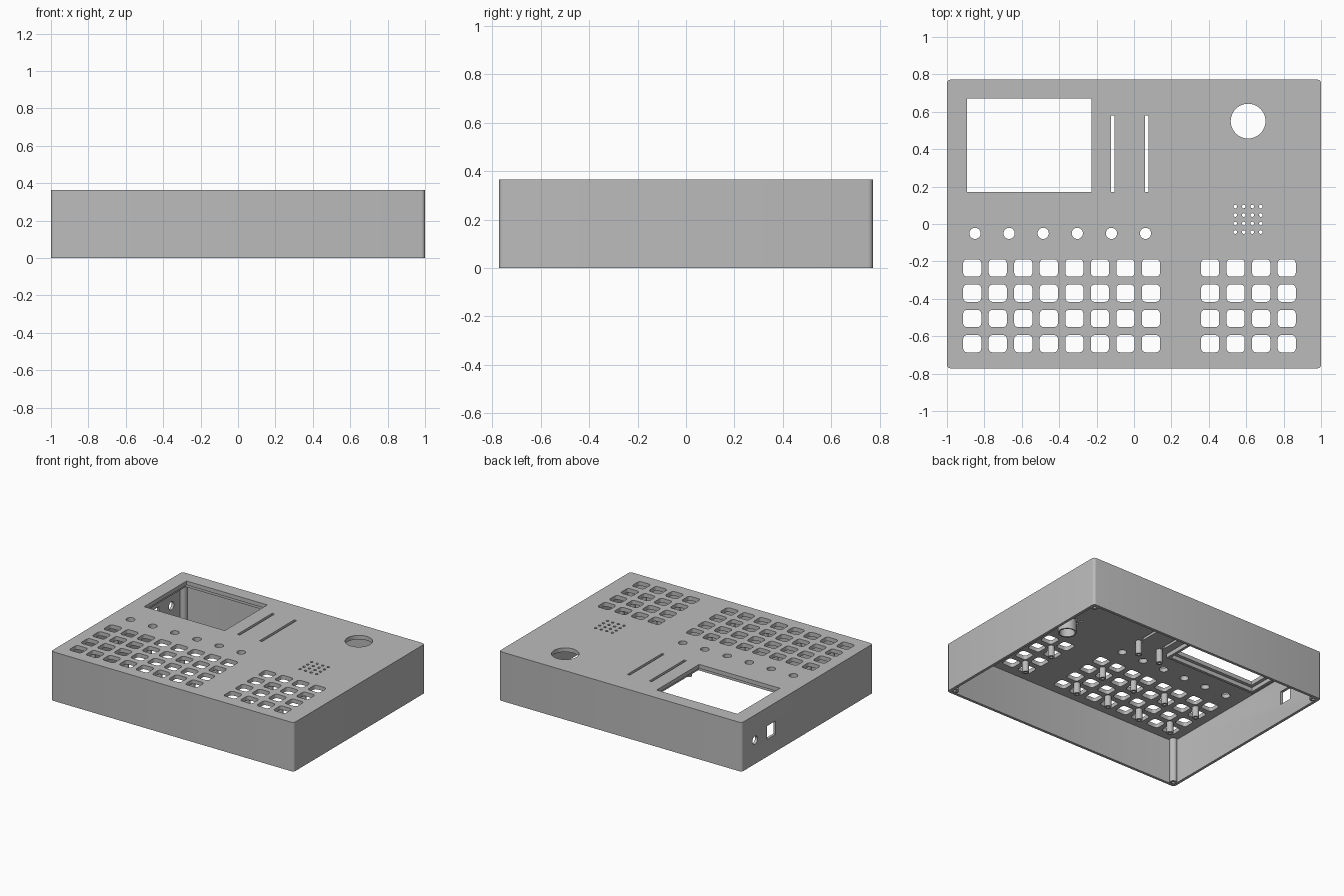
import bpy, bmesh
from math import cos, sin, pi, radians

old = bpy.data.objects.get("Cube")
if old:
    bpy.data.objects.remove(old, do_unlink=True)

HEIGHT, PLATE, WALL = 0.365, 0.03, 0.02
HALF_X, HALF_Y = 1.0, 0.772
UNDER = HEIGHT - PLATE          # underside of the top plate
JOIN = UNDER + 0.005            # parts reach slightly into the plate

grey = bpy.data.materials.new("case grey")
grey.use_nodes = True
colour = (0.5, 0.5, 0.5, 1)
grey.diffuse_color = colour
grey.node_tree.nodes["Principled BSDF"].inputs["Base Color"].default_value = colour


def circle(cx, cy, r, n=24):
    return [(cx + r * cos(2 * pi * i / n), cy + r * sin(2 * pi * i / n)) for i in range(n)]


def rect(cx, cy, w, h, r=0.0, seg=4):
    """Counter-clockwise rectangle outline with optional round corners."""
    pts = []
    for i, (sx, sy) in enumerate(((1, 1), (-1, 1), (-1, -1), (1, -1))):
        px, py = cx + sx * (w / 2 - r), cy + sy * (h / 2 - r)
        if r == 0:
            pts.append((px, py))
            continue
        for k in range(seg + 1):
            a = (i + k / seg) * pi / 2
            pts.append((px + r * cos(a), py + r * sin(a)))
    return pts


def prism(bm, outline, lo, hi, axis="z"):
    """Closed prism along z, or along x with the outline in the y-z plane."""
    place = (lambda p, t: (p[0], p[1], t)) if axis == "z" else (lambda p, t: (t, p[0], p[1]))
    low = [bm.verts.new(place(p, lo)) for p in outline]
    high = [bm.verts.new(place(p, hi)) for p in outline]
    bm.faces.new(low[::-1])
    bm.faces.new(high)
    ring(bm, low, high)


def ring(bm, a, b):
    n = len(a)
    for i in range(n):
        j = (i + 1) % n
        bm.faces.new((a[i], a[j], b[j], b[i]))


def tube(bm, outer, inner, lo, hi):
    """Hollow wall between two matching outlines."""
    ol, oh, il, ih = ([bm.verts.new((x, y, z)) for x, y in o]
                      for o, z in ((outer, lo), (outer, hi), (inner, lo), (inner, hi)))
    ring(bm, ol, oh)
    ring(bm, oh, ih)
    ring(bm, ih, il)
    ring(bm, il, ol)


def finish(name, bm):
    bmesh.ops.recalc_face_normals(bm, faces=bm.faces[:])
    mesh = bpy.data.meshes.new(name)
    bm.to_mesh(mesh)
    bm.free()
    mesh.materials.append(grey)
    obj = bpy.data.objects.new(name, mesh)
    bpy.context.collection.objects.link(obj)
    return obj


def smooth(obj):
    bpy.ops.object.select_all(action="DESELECT")
    obj.select_set(True)
    bpy.context.view_layer.objects.active = obj
    bpy.ops.object.shade_smooth_by_angle(angle=radians(30))


def cut(obj, cutter):
    mod = obj.modifiers.new("cut", "BOOLEAN")
    mod.operation, mod.solver, mod.object = "DIFFERENCE", "EXACT", cutter
    bpy.context.view_layer.objects.active = obj
    bpy.ops.object.modifier_apply(modifier=mod.name)
    bpy.data.objects.remove(cutter, do_unlink=True)


# Hollow case, open underneath
bm = bmesh.new()
prism(bm, rect(0, 0, 2 * HALF_X, 2 * HALF_Y, 0.02), 0, HEIGHT)
case = finish("case", bm)
bm = bmesh.new()
prism(bm, rect(0, 0, 2 * (HALF_X - WALL), 2 * (HALF_Y - WALL), 0.01), -0.1, UNDER)
cut(case, finish("cavity_cutter", bm))

# Openings in the top plate
PITCH = 0.1365
key_x = [-0.865 + PITCH * i for i in range(8)] + [0.407 + PITCH * i for i in range(4)]
key_y = [-0.235 - 0.135 * i for i in range(4)]
slots = (-0.114, 0.068)
speaker = (0.61, 0.025)
screen = (-0.56, 0.42, 0.665, 0.5)

holes = [rect(x, y, 0.097, 0.092, 0.02) for x in key_x for y in key_y]
holes += [circle(-0.85 + 0.1823 * i, -0.05, 0.03) for i in range(6)]
holes += [circle(speaker[0] + 0.0455 * (i - 1.5), speaker[1] + 0.0455 * (j - 1.5), 0.01, 12)
          for i in range(4) for j in range(4)]
holes += [rect(x, 0.375, 0.02, 0.41) for x in slots]
holes += [rect(*screen), circle(0.61, 0.55, 0.093, 48)]
bm = bmesh.new()
for outline in holes:
    prism(bm, outline, UNDER - 0.02, HEIGHT + 0.05)
# Connector openings in the side wall
prism(bm, rect(0.423, 0.178, 0.1, 0.1), -1.1, -0.95, "x")
prism(bm, circle(0.616, 0.178, 0.03), -1.1, -0.95, "x")
cut(case, finish("opening_cutter", bm))
smooth(case)

# Mounting posts between the keys
bm = bmesh.new()
post_x = [(key_x[i] + key_x[i + 1]) / 2 for i in (0, 2, 4, 6, 8, 10)]
for x in post_x:
    for y in (-0.3025, -0.5725):
        tube(bm, circle(x, y, 0.023), circle(x, y, 0.01), UNDER - 0.08, JOIN)
smooth(finish("key_board_posts", bm))

# Posts at the ends of the slider slots
bm = bmesh.new()
for x in slots:
    for y in (0.13, 0.62):
        tube(bm, circle(x, y, 0.023), circle(x, y, 0.01), UNDER - 0.1, JOIN)
smooth(finish("slider_posts", bm))

# Corner screw pillars
bm = bmesh.new()
for sx in (-1, 1):
    for sy in (-1, 1):
        x, y = sx * (HALF_X - 0.037), sy * (HALF_Y - 0.037)
        tube(bm, circle(x, y, 0.027), circle(x, y, 0.011), 0.002, JOIN)
smooth(finish("corner_pillars", bm))

# Speaker holder
bm = bmesh.new()
tube(bm, circle(*speaker, 0.063, 32), circle(*speaker, 0.053, 32), UNDER - 0.085, JOIN)
smooth(finish("speaker_holder", bm))

# Rim under the screen opening
bm = bmesh.new()
x, y, w, h = screen
tube(bm, rect(x, y, w + 0.09, h + 0.09), rect(x, y, w + 0.05, h + 0.05), UNDER - 0.03, JOIN)
finish("screen_rim", bm)
